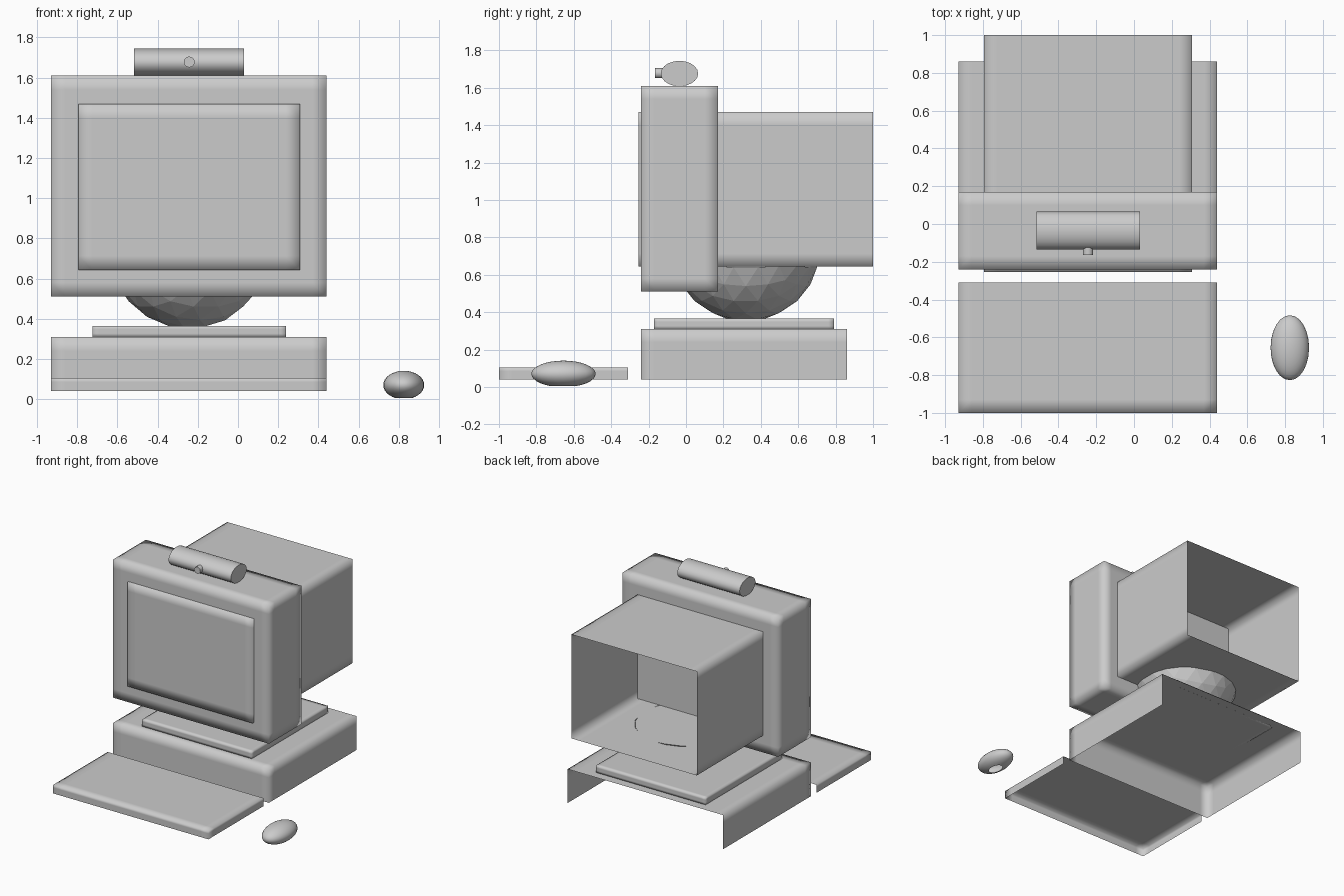
import bpy, bmesh
from mathutils import Matrix, Vector

cube = bpy.data.objects.get("Cube")
if cube:
    bpy.data.objects.remove(cube, do_unlink=True)

grey = bpy.data.materials.new("plain_grey")
grey.use_nodes = True
grey.diffuse_color = (0.6, 0.6, 0.6, 1)
grey.node_tree.nodes["Principled BSDF"].inputs["Base Color"].default_value = (0.6, 0.6, 0.6, 1)


def finish(name, bm, smooth=True):
    mesh = bpy.data.meshes.new(name)
    for f in bm.faces:
        f.smooth = smooth
    bm.to_mesh(mesh)
    bm.free()
    mesh.materials.append(grey)
    obj = bpy.data.objects.new(name, mesh)
    bpy.context.collection.objects.link(obj)
    return obj


def sharpen(obj, angle=0.7):
    bpy.ops.object.select_all(action='DESELECT')
    obj.select_set(True)
    bpy.context.view_layer.objects.active = obj
    bpy.ops.object.shade_smooth_by_angle(angle=angle)


def soft_box(name, low, high, open_sides=(), support=0.07):
    """Box with softly shaded edges; open_sides lists outward directions left open."""
    low, high = Vector(low), Vector(high)
    size = high - low
    bm = bmesh.new()
    bmesh.ops.create_cube(bm, size=1, matrix=Matrix.Translation((low + high) / 2)
                          @ Matrix.Diagonal((*size, 1)))
    bm.normal_update()
    gone = [f for f in bm.faces if any(f.normal.dot(Vector(d)) > 0.9 for d in open_sides)]
    bmesh.ops.delete(bm, geom=gone, context='FACES')
    # support loops keep the middle of each face flat
    for axis in range(3):
        normal = Vector([float(i == axis) for i in range(3)])
        gap = min(support, size[axis] * 0.3)
        for at in (low[axis] + gap, high[axis] - gap):
            bmesh.ops.bisect_plane(bm, geom=bm.verts[:] + bm.edges[:] + bm.faces[:],
                                   plane_co=normal * at, plane_no=normal)
    return finish(name, bm)


def drum(name, centre, radii, length, axis, sides):
    """Closed elliptical cylinder lying along x or y."""
    bm = bmesh.new()
    bmesh.ops.create_cone(bm, cap_ends=True, segments=sides, radius1=1, radius2=1, depth=length)
    turn = Matrix.Rotation(1.5707963, 4, 'Y' if axis == 'X' else 'X')
    stretch = (1, *radii, 1) if axis == 'X' else (radii[0], 1, radii[1], 1)
    bm.transform(Matrix.Translation(centre) @ Matrix.Diagonal(stretch) @ turn)
    sharpen(finish(name, bm))


def trim_faces(bm, rule):
    bmesh.ops.delete(bm, geom=[f for f in bm.faces if rule(f.calc_center_median().z)],
                     context='FACES')


BACK, DOWN = (0, 1, 0), (0, 0, -1)

# Computer case and keyboard, shells open underneath and behind
soft_box("computer_case", (-0.93, -0.24, 0.04), (0.44, 0.86, 0.31), (BACK, DOWN))
soft_box("keyboard", (-0.93, -1.0, 0.04), (0.44, -0.31, 0.105), (BACK, DOWN))

# Stand plate and faceted swivel bowl
soft_box("stand_plate", (-0.725, -0.17, 0.31), (0.24, 0.79, 0.365), support=0.03)
bm = bmesh.new()
bmesh.ops.create_icosphere(bm, subdivisions=3, radius=0.4,
                           matrix=Matrix.Translation((-0.243, 0.32, 0.75)))
trim_faces(bm, lambda z: z > 0.645)
finish("swivel_bowl", bm, smooth=False)

# Monitor bezel, with the screen and tube housing running through it
soft_box("monitor_bezel", (-0.93, -0.24, 0.51), (0.44, 0.17, 1.61))
soft_box("screen_and_tube_housing", (-0.795, -0.255, 0.643), (0.308, 1.0, 1.47), (BACK,))

# Camera on top of the monitor
drum("camera_body", (-0.243, -0.035, 1.676), (0.1, 0.068), 0.548, 'X', 20)
drum("camera_lens", (-0.243, -0.14, 1.678), (0.027, 0.027), 0.05, 'Y', 16)

# Mouse, open underneath
bm = bmesh.new()
bmesh.ops.create_uvsphere(bm, u_segments=24, v_segments=16, radius=1,
                          matrix=Matrix.Translation((0.825, -0.655, 0.07))
                          @ Matrix.Diagonal((0.102, 0.172, 0.071, 1)))
trim_faces(bm, lambda z: z < 0.006)
finish("mouse", bm)
